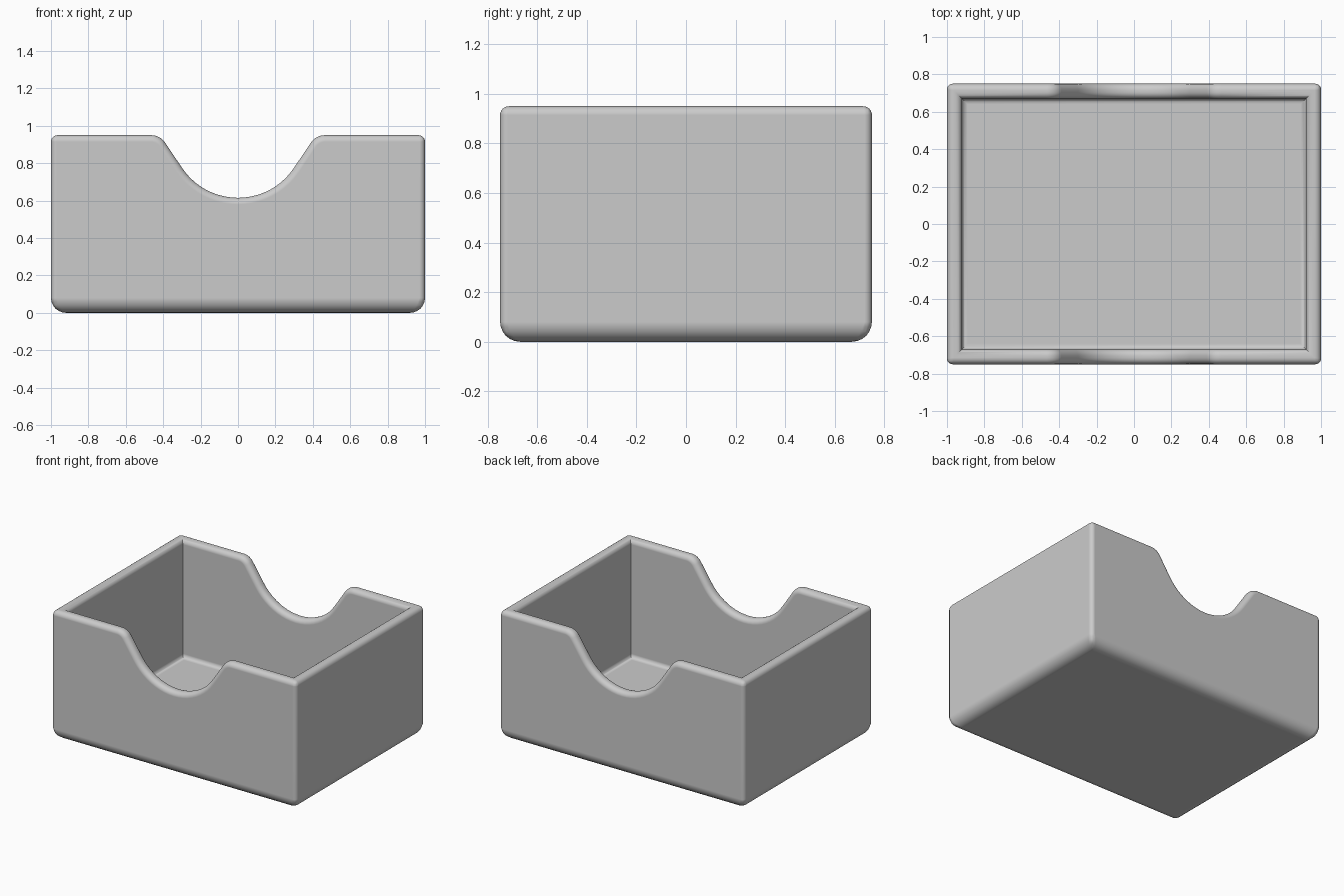
import bpy, bmesh
from math import sin, cos, radians

cube = bpy.data.objects.get("Cube")
if cube:
    bpy.data.objects.remove(cube, do_unlink=True)

HX, HY, H, WALL = 1.0, 0.75, 0.95, 0.08
SLOPE = 56                                      # steepest angle of the notch
BIG_R, SMALL_R, LOW, EDGE = 0.36, 0.0914, 0.615, 0.465


def rim_profile(hx):
    """Top edge of a long wall: flat, scooped finger notch, flat."""
    half = []
    for i in range(11):                         # bowl of the notch
        a = radians(SLOPE * i / 10)
        half.append((BIG_R * sin(a), LOW + BIG_R * (1 - cos(a))))
    for i in range(7):                          # rounded shoulder
        a = radians(SLOPE * (1 - i / 6))
        half.append((EDGE - SMALL_R * sin(a), H - SMALL_R * (1 - cos(a))))
    half.append((hx, H))
    return [(-x, z) for x, z in reversed(half[1:])] + half


def shell(bm, hx, hy, z0):
    """Five-sided open box with notched long sides; returns its two rims."""
    rims, feet = [], []
    for y in (-hy, hy):
        rim = [bm.verts.new((x, y, z)) for x, z in rim_profile(hx)]
        foot = [bm.verts.new((x, y, z0)) for x in (-hx, hx)]
        bm.faces.new(rim + foot[::-1])
        rims.append(rim)
        feet.append(foot)
    (f0, f1), (b0, b1) = feet
    bm.faces.new((f0, f1, b1, b0))
    bm.faces.new((f0, b0, rims[1][0], rims[0][0]))
    bm.faces.new((f1, b1, rims[1][-1], rims[0][-1]))
    return rims


bm = bmesh.new()
outer = shell(bm, HX, HY, 0)
inner = shell(bm, HX - WALL, HY - WALL, WALL)

# Rim joining the outer and inner shells
for o, n in zip(outer, inner):
    for i in range(len(o) - 1):
        bm.faces.new((o[i], o[i + 1], n[i + 1], n[i]))
for k in (0, -1):
    bm.faces.new((outer[0][k], outer[1][k], inner[1][k], inner[0][k]))
bmesh.ops.recalc_face_normals(bm, faces=bm.faces)

# Rounding radius for each kind of edge; inner upright corners stay sharp
weight = bm.edges.layers.float.new("bevel_weight_edge")
for e in bm.edges:
    if e.calc_face_angle(0) < radians(40):
        continue
    a, b = (v.co for v in e.verts)
    upright = abs(a.z - b.z) > 0.5
    if upright:
        radius = 0.03 if abs(a.x) > HX - 0.01 else 0
    elif max(a.z, b.z) < 0.01:
        radius = 0.08
    elif max(a.z, b.z) < 0.1:
        radius = 0.03
    else:
        radius = 0.035
    e[weight] = radius * 10

mesh = bpy.data.meshes.new("open_box")
bm.to_mesh(mesh)
bm.free()
box = bpy.data.objects.new("open_box", mesh)
bpy.context.collection.objects.link(box)

grey = bpy.data.materials.new("light_grey")
grey.use_nodes = True
colour = (0.6, 0.6, 0.6, 1)
grey.diffuse_color = colour
grey.node_tree.nodes["Principled BSDF"].inputs["Base Color"].default_value = colour
mesh.materials.append(grey)

# Rounded edges and smooth shading
bpy.ops.object.select_all(action="DESELECT")
box.select_set(True)
bpy.context.view_layer.objects.active = box
bevel = box.modifiers.new("rounding", "BEVEL")
bevel.limit_method = "WEIGHT"
bevel.width = 0.1
bevel.segments = 6
bevel.use_clamp_overlap = False
bpy.ops.object.modifier_apply(modifier=bevel.name)
bpy.ops.object.shade_smooth_by_angle(angle=radians(40))
normals = box.modifiers.new("flat_normals", "WEIGHTED_NORMAL")
normals.keep_sharp = True
